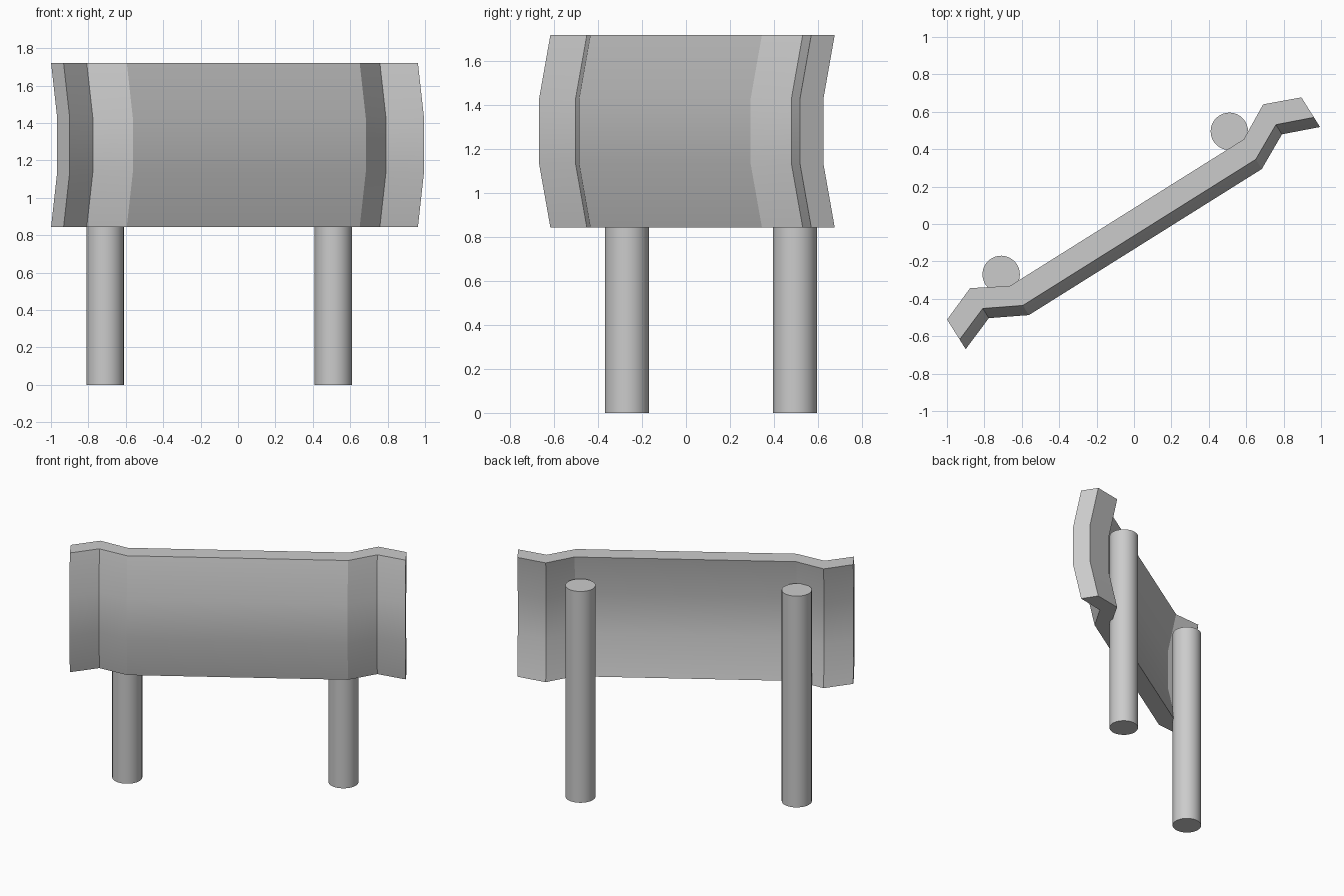
import bpy, bmesh, math
from mathutils import Matrix

if "Cube" in bpy.data.objects:
    bpy.data.objects.remove(bpy.data.objects["Cube"])

TURN = Matrix.Rotation(math.atan2(0.765, 1.22), 4, 'Z')


def finish(name, bm):
    bmesh.ops.recalc_face_normals(bm, faces=bm.faces)
    me = bpy.data.meshes.new(name)
    bm.to_mesh(me)
    bm.free()
    ob = bpy.data.objects.new(name, me)
    bpy.context.collection.objects.link(ob)
    ob.matrix_world = TURN
    bpy.ops.object.select_all(action='DESELECT')
    ob.select_set(True)
    bpy.context.view_layer.objects.active = ob
    bpy.ops.object.shade_smooth_by_angle(angle=math.radians(20))
    return ob


# Sign panel: plan outline (right half, front to back), mirrored to the left
half = [(0.735, -0.053), (0.925, 0.047), (1.118, -0.028),
        (1.118, 0.098), (0.925, 0.175), (0.738, 0.072)]
outline = half + [(-x, y) for x, y in reversed(half)]
# Height of each ring and how far it bulges forward
levels = [(0.845, 0), (1.137, 0.061), (1.428, 0.061), (1.72, 0)]

bm = bmesh.new()
rings = [[bm.verts.new((x, y - bulge, z)) for x, y in outline] for z, bulge in levels]
n = len(outline)
for a, b in zip(rings, rings[1:]):
    for i in range(n):
        j = (i + 1) % n
        bm.faces.new((a[i], a[j], b[j], b[i]))
# Top and bottom edges, split into one quad per fold
for ring in (rings[0], rings[-1]):
    bm.faces.new((ring[0], ring[5], ring[6], ring[11]))
    for i in (0, 1, 6, 7):
        k = 5 if i < 6 else 17
        bm.faces.new((ring[i], ring[i + 1], ring[k - i - 1], ring[k - i]))
finish("sign_panel", bm)

# Round posts behind the panel
HEIGHT = 1.55
for name, x in (("left_post", -0.745), ("right_post", 0.695)):
    bm = bmesh.new()
    bmesh.ops.create_cone(bm, cap_ends=True, segments=32, radius1=0.1, radius2=0.1,
                          depth=HEIGHT,
                          matrix=Matrix.Translation((x, 0.149, HEIGHT / 2)))
    finish(name, bm)
